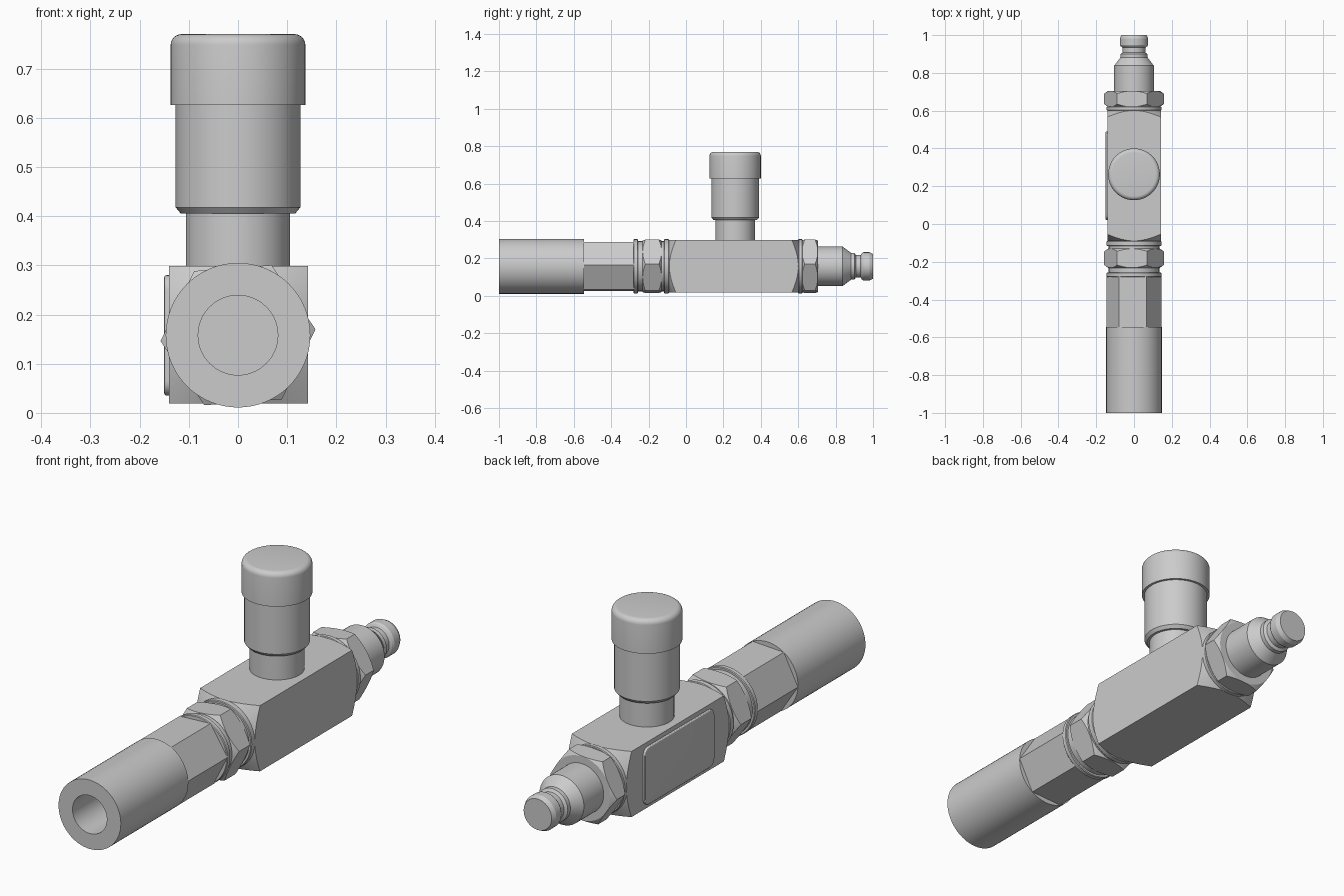
import bpy, bmesh
from math import radians, sin, cos, pi

if "Cube" in bpy.data.objects:
    bpy.data.objects.remove(bpy.data.objects["Cube"])

ZC = 0.158          # height of the pipe axis
KNOB_Y = 0.263      # knob position along the body


def finish(name, bm, smooth=True):
    bmesh.ops.remove_doubles(bm, verts=bm.verts, dist=1e-5)
    bmesh.ops.recalc_face_normals(bm, faces=bm.faces)
    me = bpy.data.meshes.new(name)
    bm.to_mesh(me)
    bm.free()
    ob = bpy.data.objects.new(name, me)
    bpy.context.collection.objects.link(ob)
    if smooth:
        smooth_shade(ob)
    return ob


def activate(ob):
    bpy.ops.object.select_all(action='DESELECT')
    ob.select_set(True)
    bpy.context.view_layer.objects.active = ob


def smooth_shade(ob):
    activate(ob)
    bpy.ops.object.shade_smooth_by_angle(angle=radians(25))


def lathe(name, profile, upright=False, segs=64, turn=0.0, smooth=True):
    """Revolve closed (radius, distance) profile about the pipe or the knob axis."""
    bm = bmesh.new()
    rings = []
    for i in range(segs):
        a = 2 * pi * i / segs + turn
        c, s = cos(a), sin(a)
        rings.append([bm.verts.new((r * c, KNOB_Y + r * s, t) if upright
                                   else (r * c, t, ZC + r * s)) for r, t in profile])
    for i in range(segs):
        p, q = rings[i], rings[(i + 1) % segs]
        for k in range(len(profile) - 1):
            bm.faces.new((p[k], p[k + 1], q[k + 1], q[k]))
    return finish(name, bm, smooth)


def box(name, lo, hi):
    bm = bmesh.new()
    bmesh.ops.create_cube(bm, size=1)
    for v in bm.verts:
        v.co = [(l + h) / 2 + c * (h - l) for c, l, h in zip(v.co, lo, hi)]
    return finish(name, bm, False)


def chamfer_ends(ob, y0, y1, r_end, r_max, depth):
    """Turn conical chamfers on both ends, as on a lathe."""
    cutter = lathe("cutter", [(0, y0), (r_end, y0), (r_max, y0 + depth),
                              (r_max, y1 - depth), (r_end, y1), (0, y1)], segs=96)
    cutter.hide_render = True
    mod = ob.modifiers.new("turned", 'BOOLEAN')
    mod.operation, mod.solver, mod.object = 'INTERSECT', 'EXACT', cutter
    activate(ob)
    bpy.ops.object.modifier_apply(modifier=mod.name)
    bpy.data.objects.remove(cutter)
    smooth_shade(ob)


def hexagon(name, r, y0, y1, turn):
    return lathe(name, [(0, y0), (r, y0), (r, y1), (0, y1)],
                 segs=6, turn=radians(turn), smooth=False)


# Valve body: square bar with turned ends
body = box("valve_body", (-0.14, -0.09, 0.019), (0.142, 0.602, 0.299))
chamfer_ends(body, -0.09, 0.602, 0.14, 0.21, 0.042)

# Raised plate on the left side
plate = box("side_plate", (-0.15, 0.02, 0.035), (-0.135, 0.49, 0.28))
bm = bmesh.new()
bm.from_mesh(plate.data)
edges = [e for e in bm.edges if abs(e.verts[0].co.x - e.verts[1].co.x) > 0.01]
bmesh.ops.bevel(bm, geom=edges, offset=0.03, segments=6, profile=0.5, affect='EDGES')
rim = [e for e in bm.edges if all(v.co.x < -0.149 for v in e.verts)]
bmesh.ops.bevel(bm, geom=rim, offset=0.005, segments=3, profile=0.5, affect='EDGES')
bm.to_mesh(plate.data)
bm.free()
smooth_shade(plate)

# Inlet tube with blind bore, and its hexagonal shank
lathe("inlet_tube", [(0, -0.60), (0.081, -0.60), (0.081, -1.0), (0.147, -1.0),
                     (0.147, -0.545), (0, -0.545)])
hexagon("inlet_hex_shank", 0.147, -0.55, -0.275, 3)

# Sealing washers and the thread core behind them
for name, y0, y1 in (("shank_washer", -0.28, -0.257),
                     ("inlet_washer", -0.117, -0.09),
                     ("outlet_washer", 0.60, 0.622)):
    r = 0.145
    lathe(name, [(0, y0), (r - .003, y0), (r, y0 + .003),
                 (r, y1 - .003), (r - .003, y1), (0, y1)])
lathe("inlet_core", [(0, -0.27), (0.134, -0.27), (0.134, -0.08), (0, -0.08)])

# Hexagonal nuts with chamfered corners
for name, y0, y1 in (("inlet_nut", -0.232, -0.13), ("outlet_nut", 0.62, 0.705)):
    nut = hexagon(name, 0.158, y0, y1, 4.4)
    chamfer_ends(nut, y0, y1, 0.136, 0.164, 0.019)

# Outlet nipple with grooved tip
lathe("outlet_nipple", [(0, 0.69), (0.105, 0.69), (0.105, 0.838), (0.075, 0.878),
                        (0.072, 0.882), (0.072, 0.9), (0.06, 0.908), (0.06, 0.934),
                        (0.07, 0.94), (0.075, 0.948), (0.075, 0.982),
                        (0.066, 1.0), (0, 1.0)])

# Knob: stem, barrel and rounded cap
lathe("knob_stem", [(0, 0.28), (0.106, 0.28), (0.106, 0.42), (0, 0.42)], True)
lathe("knob_barrel", [(0, 0.405), (0.116, 0.405), (0.127, 0.418),
                      (0.127, 0.64), (0, 0.64)], True)
fillet = [(0.115 + 0.022 * cos(a), 0.748 + 0.022 * sin(a))
          for a in (i * pi / 12 for i in range(7))]
lathe("knob_cap", [(0, 0.626), (0.137, 0.626)] + fillet + [(0, 0.77)], True)
